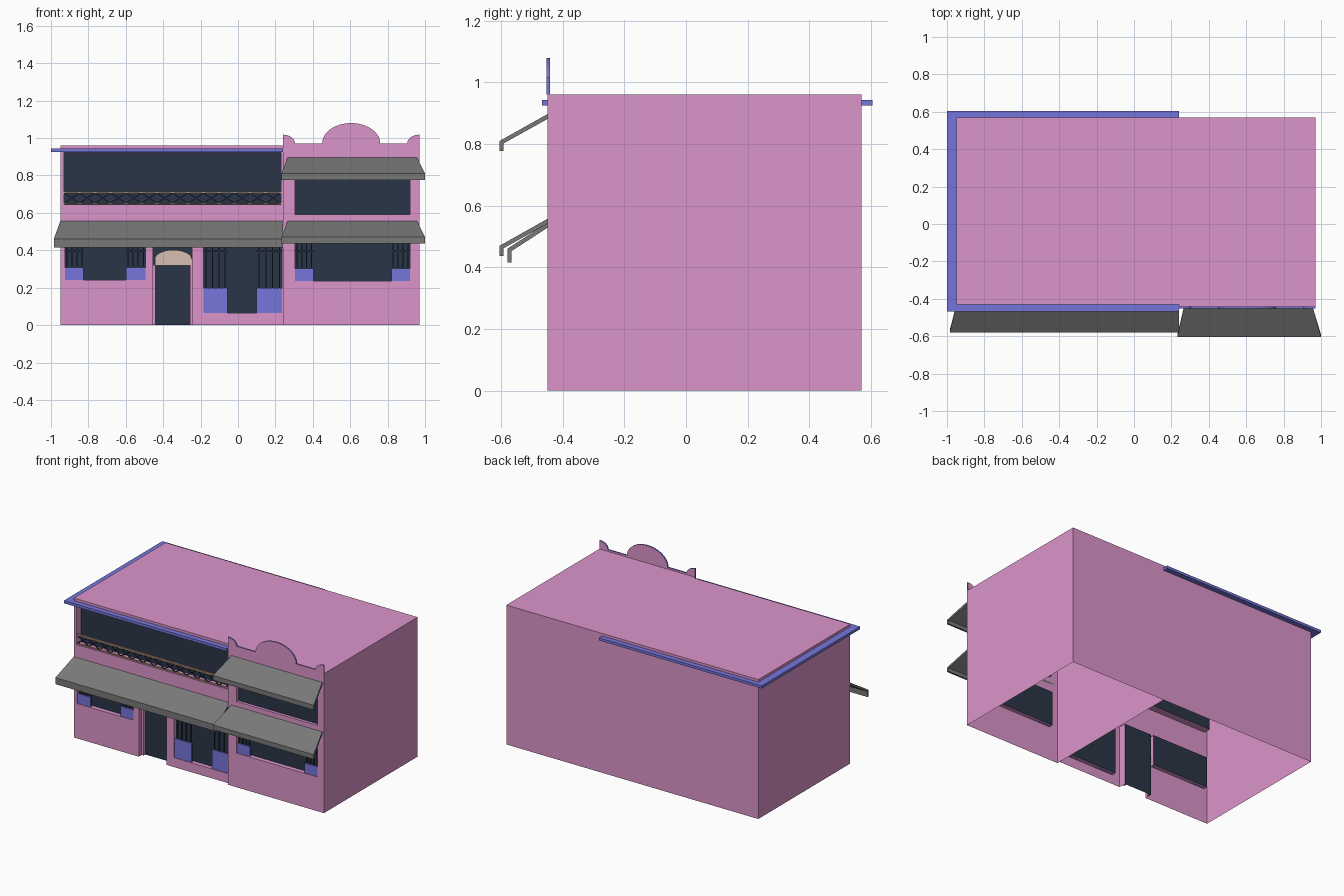
import bpy, bmesh, math
from mathutils import Vector

if "Cube" in bpy.data.objects:
    bpy.data.objects.remove(bpy.data.objects["Cube"])


def mat(name, rgb):
    m = bpy.data.materials.new(name)
    m.diffuse_color = (*rgb, 1)
    m.use_nodes = True
    m.node_tree.nodes["Principled BSDF"].inputs["Base Color"].default_value = m.diffuse_color
    return m


PINK = mat("pink_plaster", (0.72, 0.30, 0.60))
BLUE = mat("blue_trim", (0.18, 0.18, 0.71))
DARK = mat("dark_glass", (0.023, 0.036, 0.061))
GREY = mat("grey_awning", (0.19, 0.19, 0.19))
BEIGE = mat("beige_panel", (0.69, 0.52, 0.45))
WOOD = mat("rail_wood", (0.50, 0.30, 0.20))


def finish(name, bm, *mats):
    me = bpy.data.meshes.new(name)
    bm.to_mesh(me)
    bm.free()
    for m in mats:
        me.materials.append(m)
    ob = bpy.data.objects.new(name, me)
    bpy.context.collection.objects.link(ob)
    return ob


def face(bm, pts, normal, slot=0):
    f = bm.faces.new([bm.verts.new(p) for p in pts])
    f.normal_update()
    if f.normal.dot(Vector(normal)) < 0:
        f.normal_flip()
    f.material_index = slot


def prisms(name, polys, y0, y1, *mats):
    """Extrude (x, z) outlines from y0 to y1; a second material goes on the rim."""
    bm = bmesh.new()
    for poly in polys:
        a = [bm.verts.new((x, y0, z)) for x, z in poly]
        b = [bm.verts.new((x, y1, z)) for x, z in poly]
        bm.faces.new(a)
        bm.faces.new(b[::-1])
        n = len(poly)
        for i in range(n):
            j = (i + 1) % n
            f = bm.faces.new((a[j], a[i], b[i], b[j]))
            f.material_index = len(mats) - 1
    bmesh.ops.recalc_face_normals(bm, faces=bm.faces)
    return finish(name, bm, *mats)


def rect(x0, x1, z0, z1):
    return [(x0, z0), (x1, z0), (x1, z1), (x0, z1)]


def bar(ax, az, bx, bz, w):
    n = Vector((az - bz, bx - ax)).normalized() * w / 2
    return [(ax - n.x, az - n.y), (bx - n.x, bz - n.y),
            (bx + n.x, bz + n.y), (ax + n.x, az + n.y)]


def arc(cx, cz, rx, rz, a0, a1, n):
    return [(cx + rx * math.cos(math.radians(a0 + (a1 - a0) * i / n)),
             cz + rz * math.sin(math.radians(a0 + (a1 - a0) * i / n))) for i in range(n + 1)]


def front_wall(bm, x0, x1, z1, y, holes):
    """Front wall grid with recessed openings (x0, x1, z0, z1, depth)."""
    xs = sorted({x0, x1, *[v for h in holes for v in h[:2]]})
    zs = sorted({0, z1, *[v for h in holes for v in h[2:4]]})
    for a, b in zip(xs, xs[1:]):
        for c, d in zip(zs, zs[1:]):
            mx, mz = (a + b) / 2, (c + d) / 2
            if not any(h[0] < mx < h[1] and h[2] < mz < h[3] for h in holes):
                face(bm, [(x, y, z) for x, z in rect(a, b, c, d)], (0, -1, 0))
    for a, b, c, d, depth in holes:
        yb = y + depth
        for x, s in ((a, 1), (b, -1)):
            face(bm, [(x, y, c), (x, yb, c), (x, yb, d), (x, y, d)], (s, 0, 0))
        for z, s in ((c, 1), (d, -1)):
            if z > 0:
                face(bm, [(a, y, z), (b, y, z), (b, yb, z), (a, yb, z)], (0, 0, s))
        face(bm, [(x, yb, z) for x, z in rect(a, b, c, d)], (0, -1, 0), 1)


# Building shell: two open-bottomed rooms sharing a dividing wall
L, M, R, H = -0.95, 0.24, 0.97, 0.96
YL, YR, YB = -0.43, -0.45, 0.57
UP = (-0.93, 0.23, 0.645, 0.922, 0.05)
DOOR = (-0.455, -0.245, 0, 0.43, 0.05)
bm = bmesh.new()
front_wall(bm, L, M, H, YL, [UP, DOOR, (-0.925, -0.495, 0.24, 0.45, 0.03),
                             (-0.185, 0.235, 0.065, 0.45, 0.03)])
front_wall(bm, M, R, H, YR, [(0.305, 0.92, 0.59, 0.82, 0.02), (0.305, 0.92, 0.235, 0.47, 0.03)])
for x, y, s in ((L, YL, -1), (M, YR, -1), (R, YR, 1)):
    face(bm, [(x, y, 0), (x, YB, 0), (x, YB, H), (x, y, H)], (s, 0, 0))
for a, b, y in ((L, M, YL), (M, R, YR)):
    face(bm, [(x, YB, z) for x, z in rect(a, b, 0, H)], (0, 1, 0))
    face(bm, [(a, y, H), (b, y, H), (b, YB, H), (a, YB, H)], (0, 0, 1))
bmesh.ops.remove_doubles(bm, verts=bm.verts, dist=1e-5)
finish("building_shell", bm, PINK, DARK)

# Curved parapet with blue rim
prisms("parapet", [[(M, H), (R, H)] + arc(R, 0.972, 0.065, 0.046, 90, 180, 8)
                   + arc(0.605, 0.972, 0.155, 0.108, 0, 180, 24)
                   + arc(M, 0.972, 0.065, 0.046, 0, 90, 8)], YR - 0.002, YR + 0.008, PINK, BLUE)

# Cornice around three sides of the left block
prisms("cornice_front", [rect(-1, M, 0.925, 0.943)], -0.467, YL, BLUE)
prisms("cornice_back", [rect(-1, M, 0.925, 0.943)], YB, 0.605, BLUE)
prisms("cornice_left", [rect(-1, L, 0.925, 0.943)], YL, YB, BLUE)


# Awnings: bent thin sheets that flare towards the eave
def awning(name, y0, y1, ztop, zedge, zlow, wall_x, eave_x):
    t = 0.013
    prof = [(y0, ztop, 0), (y1, zedge, 1), (y1, zlow, 1), (y1 + t, zlow, 1),
            (y1 + t, zedge - 0.008, 1), (y0, ztop - 0.016, 0)]
    bm = bmesh.new()
    ends = [[bm.verts.new(((eave_x if k else wall_x)[e], y, z)) for y, z, k in prof] for e in (0, 1)]
    a, b = ends
    for i in range(6):
        j = (i + 1) % 6
        bm.faces.new((a[i], a[j], b[j], b[i]))
    for e in ends:
        bm.faces.new((e[0], e[1], e[4], e[5]))
        bm.faces.new((e[1], e[2], e[3], e[4]))
    bmesh.ops.recalc_face_normals(bm, faces=bm.faces)
    finish(name, bm, GREY)


awning("awning_upper_right", YR, -0.605, 0.897, 0.81, 0.777, (0.265, 0.957), (0.232, 1.0))
awning("awning_lower_right", YR, -0.605, 0.557, 0.47, 0.437, (0.265, 0.957), (0.232, 1.0))
awning("awning_lower_left", YL, -0.58, 0.557, 0.46, 0.415, (-0.95, M), (-0.985, M))


# Window side panels: solid base with upright bars above
def side_panel(name, x0, x1, z0, zmid, z1, y):
    w = x1 - x0
    prisms(name + "_base", [rect(x0, x1, z0, zmid)], y + 0.004, y + 0.016, BLUE)
    bars = [rect(x0 + w * f - 0.003, x0 + w * f + 0.003, zmid, z1) for f in (0.1, 0.37, 0.63, 0.9)]
    prisms(name + "_bars", bars, y + 0.010, y + 0.016, DARK)
    prisms(name + "_crossbar", [rect(x0, x1, 0.392, 0.398)], y + 0.012, y + 0.018, DARK)


side_panel("left_window_panel_a", -0.925, -0.825, 0.24, 0.308, 0.45, YL)
side_panel("left_window_panel_b", -0.598, -0.495, 0.24, 0.308, 0.45, YL)
side_panel("middle_window_panel_a", -0.185, -0.055, 0.065, 0.197, 0.45, YL)
side_panel("middle_window_panel_b", 0.10, 0.235, 0.065, 0.197, 0.45, YL)
side_panel("right_window_panel_a", 0.305, 0.403, 0.235, 0.303, 0.47, YR)
side_panel("right_window_panel_b", 0.82, 0.92, 0.235, 0.303, 0.47, YR)

# Door surround: narrow jambs and arched panel
prisms("door_jambs", [rect(-0.455, -0.44, 0, 0.32), rect(-0.257, -0.245, 0, 0.32)],
       YL + 0.03, YL + 0.05, PINK)
prisms("door_arch_panel", [[(-0.445, 0.318), (-0.247, 0.318)]
                           + arc(-0.346, 0.352, 0.099, 0.05, 0, 180, 16)],
       YL + 0.036, YL + 0.048, BEIGE)

# Balcony railing with crossed lattice
prisms("balcony_rails", [rect(UP[0], UP[1], 0.705, 0.715), rect(UP[0], UP[1], 0.647, 0.652)],
       YL + 0.004, YL + 0.018, WOOD)
n = 14
step = (UP[1] - UP[0]) / n
lattice = []
for i in range(n):
    a, b = UP[0] + i * step, UP[0] + (i + 1) * step
    lattice += [bar(a, 0.651, b, 0.706, 0.006), bar(a, 0.706, b, 0.651, 0.006)]
prisms("balcony_lattice", lattice, YL + 0.008, YL + 0.014, DARK)
